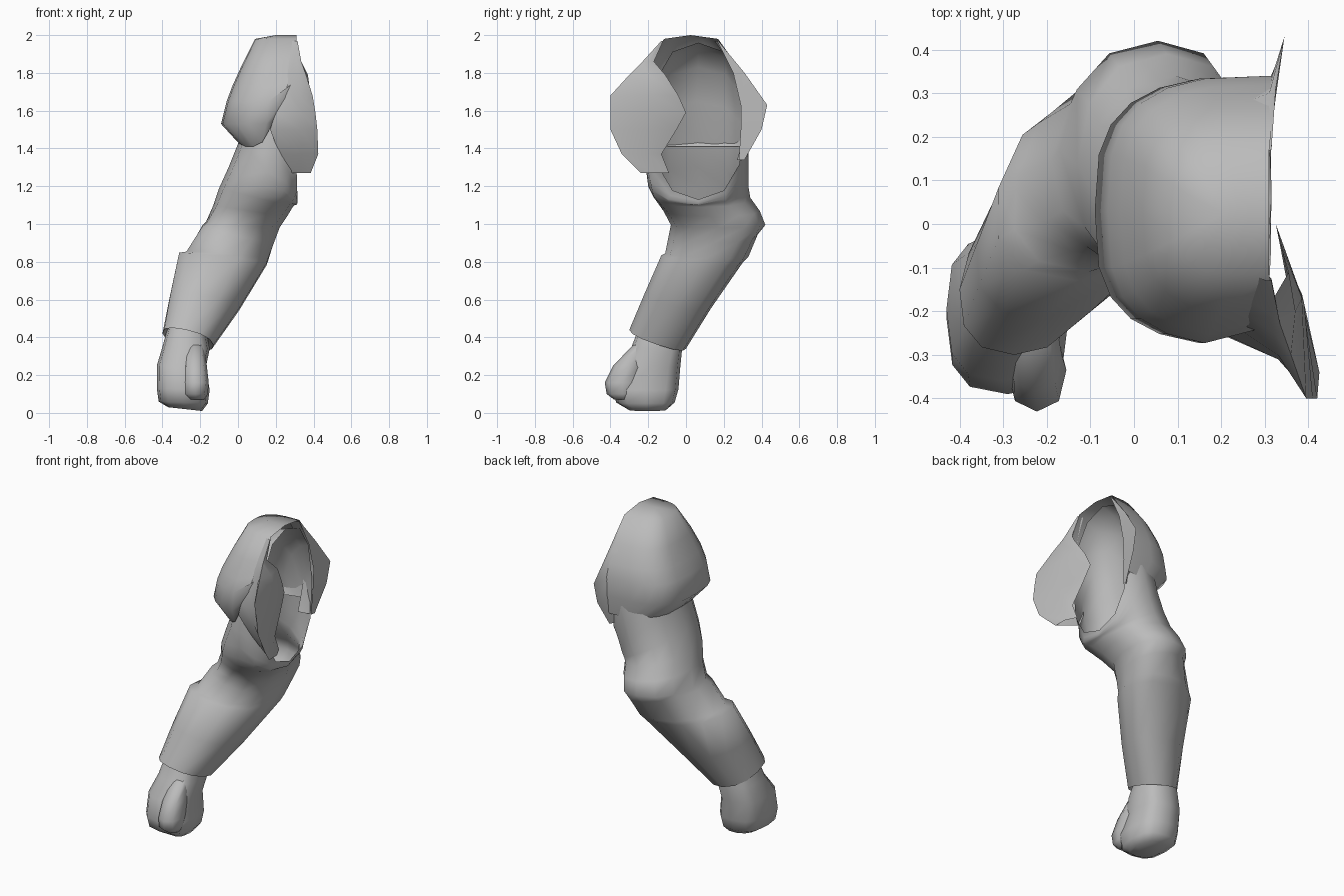
import bpy, bmesh, math
from mathutils import Vector

old = bpy.data.objects.get("Cube")
if old:
    bpy.data.objects.remove(old)

GREY = (0.5, 0.5, 0.5, 1)
mat = bpy.data.materials.new("plain grey")
mat.use_nodes = True
mat.diffuse_color = GREY
mat.node_tree.nodes["Principled BSDF"].inputs["Base Color"].default_value = GREY


def skin(name, rows, closed=True, cap_start=False, cap_end=False):
    """Join equal rows of points into one smooth surface."""
    bm = bmesh.new()
    grid = [[bm.verts.new(p) for p in row] for row in rows]
    n = len(grid[0])
    for a, b in zip(grid, grid[1:]):
        for i in range(n if closed else n - 1):
            j = (i + 1) % n
            bm.faces.new((a[i], a[j], b[j], b[i]))
    if cap_start:
        bm.faces.new(grid[0][::-1])
    if cap_end:
        bm.faces.new(grid[-1])
    bmesh.ops.remove_doubles(bm, verts=bm.verts, dist=0.0005)
    bmesh.ops.recalc_face_normals(bm, faces=bm.faces)
    mesh = bpy.data.meshes.new(name)
    bm.to_mesh(mesh)
    bm.free()
    mesh.materials.append(mat)
    ob = bpy.data.objects.new(name, mesh)
    bpy.context.collection.objects.link(ob)
    bpy.ops.object.select_all(action="DESELECT")
    ob.select_set(True)
    bpy.context.view_layer.objects.active = ob
    bpy.ops.object.shade_smooth_by_angle(angle=math.radians(60))


def power(v, p):
    return math.copysign(abs(v) ** p, v)


def ring(ax, az, bx, bz, y0, y1, tilt=0.0, skew=0.0, sides=12, p=0.85):
    """Rounded ring from outer edge a to inner edge b; tilt and skew lean its back."""
    mid = Vector(((ax + bx) / 2, (y0 + y1) / 2, (az + bz) / 2))
    u = Vector(((bx - ax) / 2, 0, (bz - az) / 2))
    v = Vector((skew, (y1 - y0) / 2, tilt))
    angles = [math.tau * i / sides for i in range(sides)]
    return [mid + u * power(math.cos(t), p) + v * power(math.sin(t), p) for t in angles]


# Sleeve from wrist over elbow, turning to face the body at the open armhole
sleeve = [
    (-.36, .44, -.17, .40, -.26, -.03, -.05),
    (-.40, .42, -.13, .36, -.30, .00, -.05, .01),
    (-.36, .62, .01, .56, -.22, .13, -.04, .03),
    (-.31, .84, .15, .79, -.13, .30, -.02, .05),
    (-.27, .85, .16, .82, -.11, .33, -.01, .05),
    (-.19, .99, .19, .90, -.09, .38, 0, .04),
    (-.17, 1.01, .22, .98, -.08, .42, 0, .03),
    (-.13, 1.10, .26, 1.04, -.12, .39, 0, .01),
    (-.10, 1.19, .29, 1.09, -.17, .34),
    (-.05, 1.30, .30, 1.10, -.20, .33),
    (.01, 1.45, .305, 1.10, -.21, .33),
    (.06, 1.65, .31, 1.10, -.22, .33),
    (.12, 1.83, .315, 1.11, -.20, .33),
    (.21, 1.93, .315, 1.12, -.19, .32),
    (.29, 1.96, .315, 1.13, -.18, .31),
]
skin("sleeve", [ring(*r) for r in sleeve])

# Fist
fist = [
    (-.37, .03, -.19, .01, -.31, -.10),
    (-.42, .06, -.16, .05, -.37, -.06),
    (-.43, .13, -.15, .12, -.39, -.04),
    (-.43, .25, -.17, .24, -.36, -.03),
    (-.40, .35, -.15, .34, -.29, -.02),
    (-.37, .46, -.17, .44, -.25, -.03),
]
skin("fist", [ring(*r, p=0.7) for r in fist], cap_start=True)

# Thumb folded down the front
thumb = [
    (-.26, .07, -.18, .07, -.38, -.28),
    (-.29, .10, -.16, .10, -.42, -.25),
    (-.29, .16, -.155, .16, -.43, -.24),
    (-.29, .25, -.165, .25, -.385, -.22),
    (-.28, .36, -.18, .36, -.28, -.16),
]
skin("thumb", [ring(*r, sides=8) for r in thumb], cap_start=True, cap_end=True)

# Shoulder pad: dome open toward the body, front lower edge cut on a slant
pad = [  # z, inner x, outer x, front y, back y
    (2.00, .31, .20, .025, .025),
    (1.98, .31, .09, -.12, .17),
    (1.84, .32, .02, -.21, .27),
    (1.73, .32, -.03, -.26, .32),
    (1.65, .32, -.06, -.28, .34),
    (1.53, .32, -.09, -.28, .34),
    (1.41, .32, .02, -.24, .32),
]


def pad_row(z, x_in, x_out, y0, y1, cols=12):
    row = []
    for i in range(cols + 1):
        t = math.pi * (i / cols - 0.5)
        x = x_in - (x_in - x_out) * power(math.cos(t), 0.65)
        y = (y0 + y1) / 2 + (y1 - y0) / 2 * power(math.sin(t), 0.65)
        if y < 0 and x > .2:
            y += (x - .2) * .4 * min(1, (2 - z) * 4)
        slant = 1.47 + (x - .15) * 1.75 if y < -.1 and x > .12 else 0
        row.append((x, y, max(z, slant)))
    return row


skin("shoulder_pad", [pad_row(*r) for r in pad], closed=False)

# Chest flap running down from the pad and curling back at its inner edge
flap = [
    (1.97, [(.28, -.12), (.305, -.13), (.315, -.13), (.315, -.125), (.31, -.12)]),
    (1.86, [(.27, -.18), (.31, -.205), (.335, -.23), (.33, -.20), (.32, -.17)]),
    (1.79, [(.26, -.21), (.32, -.25), (.36, -.30), (.37, -.20), (.355, -.11)]),
    (1.68, [(.24, -.24), (.33, -.30), (.395, -.40), (.385, -.17), (.335, -.04)]),
    (1.59, [(.20, -.25), (.33, -.31), (.41, -.40), (.39, -.18), (.325, .00)]),
    (1.50, [(.17, -.24), (.33, -.31), (.42, -.40), (.39, -.20), (.335, -.05)]),
    (1.37, [(.22, -.19), (.34, -.26), (.425, -.34), (.39, -.20), (.35, -.13)]),
    (1.27, [(.28, -.15), (.33, -.19), (.385, -.24), (.385, -.16), (.35, -.09)]),
]
skin("chest_flap", [[(x, y, z) for x, y in pts] for z, pts in flap], closed=False)

# Back flap flaring out behind the armhole
back = [
    (1.97, [(.25, .15), (.30, .165), (.315, .17), (.315, .165)]),
    (1.80, [(.23, .27), (.31, .30), (.325, .31), (.32, .25)]),
    (1.63, [(.23, .33), (.315, .335), (.345, .43), (.325, .29)]),
    (1.50, [(.23, .32), (.31, .33), (.34, .40), (.32, .29)]),
    (1.34, [(.23, .27), (.29, .28), (.32, .31), (.315, .28)]),
]
skin("back_flap", [[(x, y, z) for x, y in pts] for z, pts in back], closed=False)
